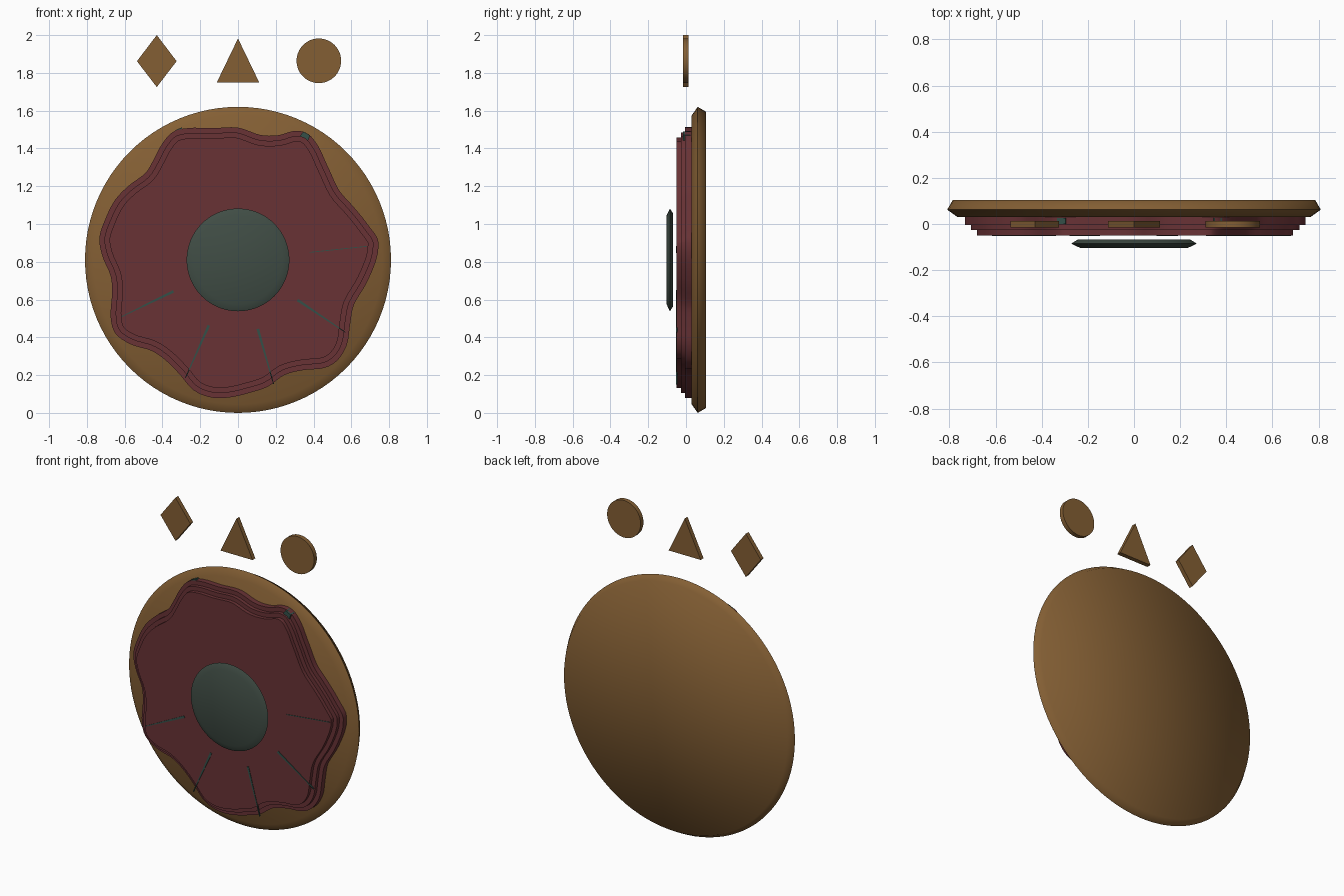
import bpy, bmesh, math

if "Cube" in bpy.data.objects:
    bpy.data.objects.remove(bpy.data.objects["Cube"])

CZ = 0.81  # height of the disc centre


def material(name, r, g, b):
    m = bpy.data.materials.new(name)
    lin = lambda c: ((c / 255 + 0.055) / 1.055) ** 2.4
    m.diffuse_color = (lin(r), lin(g), lin(b), 1)
    m.use_nodes = True
    m.node_tree.nodes["Principled BSDF"].inputs["Base Color"].default_value = m.diffuse_color
    return m


BROWN = material("golden_brown", 132, 95, 52)
RED = material("dark_red", 104, 50, 53)
GREEN = material("dark_green", 64, 77, 69)
TEAL = material("dark_teal", 52, 80, 73)


def finish(name, bm, mat, smooth=None):
    bmesh.ops.recalc_face_normals(bm, faces=bm.faces)
    me = bpy.data.meshes.new(name)
    bm.to_mesh(me)
    bm.free()
    me.materials.append(mat)
    ob = bpy.data.objects.new(name, me)
    bpy.context.collection.objects.link(ob)
    if smooth:
        bpy.context.view_layer.objects.active = ob
        ob.select_set(True)
        bpy.ops.object.shade_smooth_by_angle(angle=math.radians(smooth))
        ob.select_set(False)
    return ob


def prism(name, pts, y0, y1, mat, smooth=None):
    """Extrude an outline of (x, z) points from y0 to y1."""
    bm = bmesh.new()
    a = [bm.verts.new((x, y0, z)) for x, z in pts]
    b = [bm.verts.new((x, y1, z)) for x, z in pts]
    bm.faces.new(a)
    bm.faces.new(b[::-1])
    n = len(pts)
    for i in range(n):
        j = (i + 1) % n
        bm.faces.new((a[i], b[i], b[j], a[j]))
    return finish(name, bm, mat, smooth)


def lathe(name, profile, mat, n=96):
    """Revolve (radius, y) points round the y axis, closed by fans."""
    bm = bmesh.new()
    rings = [[bm.verts.new((r * math.cos(2 * math.pi * i / n), y,
                            CZ + r * math.sin(2 * math.pi * i / n)))
              for i in range(n)] for r, y in profile]
    for p, q in zip(rings, rings[1:]):
        for i in range(n):
            j = (i + 1) % n
            bm.faces.new((p[i], p[j], q[j], q[i]))
    for ring, y in ((rings[0], profile[0][1]), (rings[-1], profile[-1][1])):
        c = bm.verts.new((0, y, CZ))
        for i in range(n):
            bm.faces.new((ring[i], ring[(i + 1) % n], c))
    return finish(name, bm, mat, 80)


# Backing disc and raised centre
lathe("backing_disc", [(0.765, 0.03), (0.81, 0.062), (0.785, 0.105)], BROWN)
lathe("centre_boss", [(0.235, -0.103), (0.272, -0.085), (0.245, -0.068)], GREEN)

# Wavy outline: (angle in degrees, radius)
WAVE = [(7, .75), (15, .713), (25, .672), (35, .65), (47, .69), (55, .738),
        (61, .763), (66, .748), (72, .694), (80, .672), (90, .70), (101, .71),
        (111, .747), (117, .76), (123, .735), (130, .694), (137, .672),
        (146, .70), (154, .724), (163, .735), (171, .743), (178, .72),
        (187, .68), (195, .69), (205, .743), (211, .757), (218, .724),
        (226, .666), (234, .655), (243, .68), (251, .728), (258, .742),
        (265, .733), (275, .706), (283, .69), (292, .657), (301, .68),
        (309, .734), (315, .748), (322, .731), (330, .685), (339, .658),
        (351, .696)]


def wave_outline(inset):
    n = len(WAVE)
    at = lambda i: (WAVE[i % n][0] + 360 * (i // n), WAVE[i % n][1])
    slope = lambda i: (at(i + 1)[1] - at(i - 1)[1]) / (at(i + 1)[0] - at(i - 1)[0])
    pts = []
    for i in range(n):
        (a0, r0), (a1, r1) = at(i), at(i + 1)
        d = a1 - a0
        for k in range(4):
            t = k / 4
            r = (r0 * (2*t**3 - 3*t**2 + 1) + r1 * (3*t**2 - 2*t**3)
                 + d * slope(i) * (t**3 - 2*t**2 + t) + d * slope(i + 1) * (t**3 - t**2))
            a = math.radians(a0 + d * t)
            pts.append((r * math.cos(a), r * math.sin(a)))
    out = []
    for i, (x, z) in enumerate(pts):
        (xa, za), (xb, zb) = pts[i - 1], pts[(i + 1) % len(pts)]
        tx, tz = xb - xa, zb - za
        l = math.hypot(tx, tz)
        out.append((x - inset * tz / l, CZ + z + inset * tx / l))
    return out


# Three stepped wavy layers
for i, front in enumerate((-0.004, -0.027, -0.05)):
    prism("wavy_layer_%d" % (i + 1), wave_outline(0.027 * i), 0.03, front, RED, 40)


def radial(name, deg, r0, r1, w0, w1, y0, y1):
    """Straight tapered bar along a radius."""
    a = math.radians(deg)
    c, s = math.cos(a), math.sin(a)
    pts = [(r * c - w * s, CZ + r * s + w * c)
           for r, w in ((r0, w0), (r1, w1), (r1, -w1), (r0, -w0))]
    prism(name, pts, y0, y1, TEAL)


# Thin rays on the front face
for i, deg in enumerate((6, -34, -74, -114, -154)):
    radial("ray_%d" % (i + 1), deg, 0.38, 0.685, 0.007 if i else 0.002, 0.002, -0.045, -0.053)

# Small marks on the wavy rim
radial("rim_mark_right", 61.5, 0.70, 0.762, 0.03, 0.02, 0.025, -0.015)
radial("rim_mark_left", 114.5, 0.70, 0.762, 0.02, 0.02, 0.025, 0.0)

# Loose shapes above the disc
Y0, Y1 = -0.015, 0.013
prism("diamond", [(-0.43, 1.725), (-0.325, 1.862), (-0.43, 2.0), (-0.535, 1.862)], Y0, Y1, BROWN)
prism("triangle", [(-0.113, 1.748), (0.113, 1.748), (0, 1.982)], Y0, Y1, BROWN)
prism("circle", [(0.428 + 0.118 * math.cos(i * math.pi / 24),
                  1.864 + 0.118 * math.sin(i * math.pi / 24)) for i in range(48)],
      Y0, Y1, BROWN, 40)
